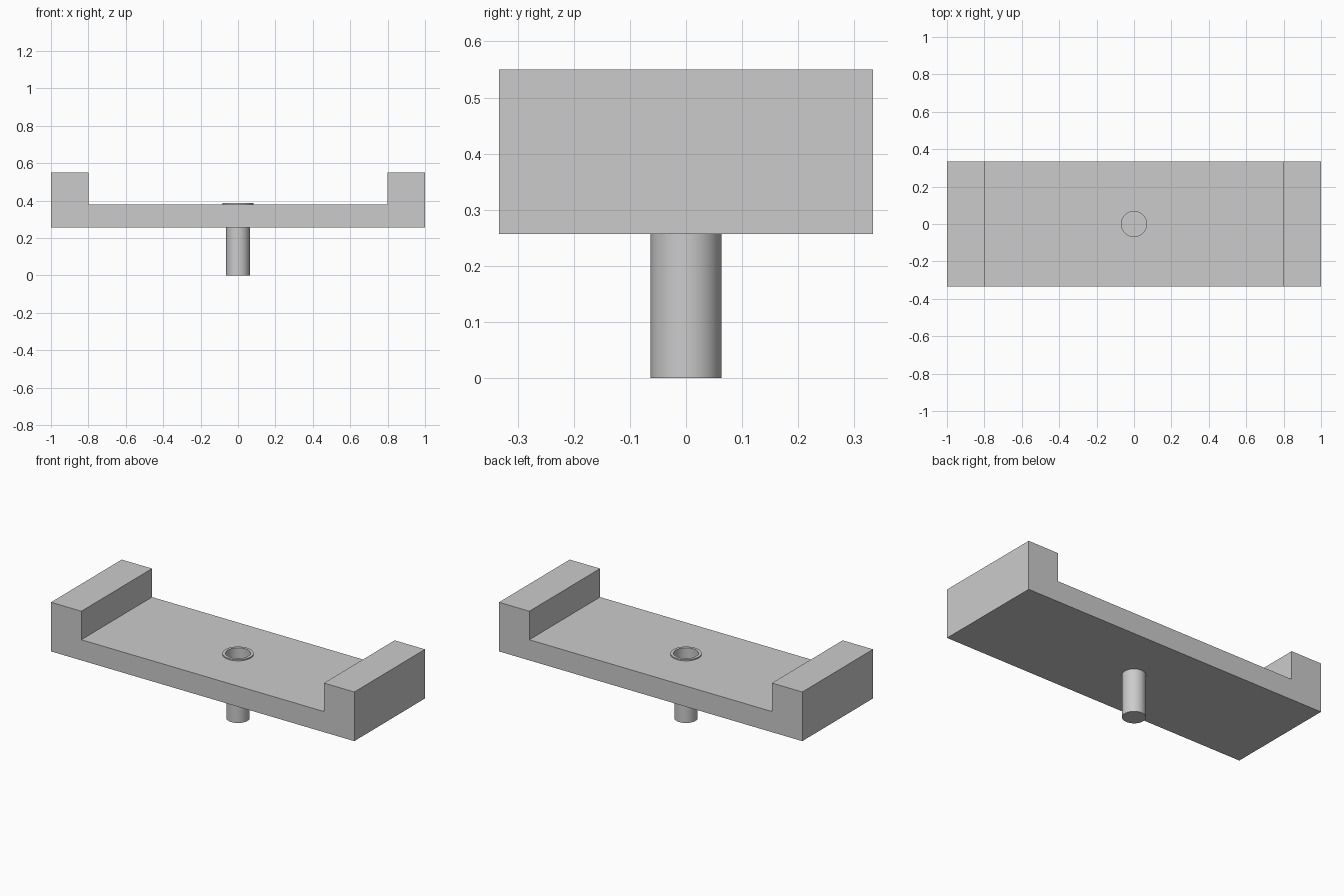
import bpy, bmesh, math
from mathutils import Vector

if "Cube" in bpy.data.objects:
    bpy.data.objects.remove(bpy.data.objects["Cube"])

SEGMENTS = 64
HALF_DEPTH = 0.333
PLATE_BOTTOM, PLATE_TOP, END_TOP = 0.257, 0.38, 0.55
BORE_RADIUS, PIN_RADIUS = 0.067, 0.063

grey = bpy.data.materials.new("plain grey")
grey.use_nodes = True
grey.diffuse_color = (0.6, 0.6, 0.6, 1)
grey.node_tree.nodes["Principled BSDF"].inputs["Base Color"].default_value = grey.diffuse_color


def make_object(name, bm):
    bmesh.ops.recalc_face_normals(bm, faces=bm.faces)
    mesh = bpy.data.meshes.new(name)
    bm.to_mesh(mesh)
    bm.free()
    mesh.materials.append(grey)
    obj = bpy.data.objects.new(name, mesh)
    bpy.context.collection.objects.link(obj)
    return obj


def smooth(obj):
    bpy.ops.object.select_all(action='DESELECT')
    obj.select_set(True)
    bpy.context.view_layer.objects.active = obj
    bpy.ops.object.shade_smooth_by_angle(angle=math.radians(30))


def lathe(name, profile, closed=False):
    """Revolve (radius, z) points around the vertical axis."""
    bm = bmesh.new()
    verts = [bm.verts.new((r, 0, z)) for r, z in profile]
    pairs = list(zip(verts, verts[1:]))
    if closed:
        pairs.append((verts[-1], verts[0]))
    edges = [bm.edges.new(p) for p in pairs]
    bmesh.ops.spin(bm, geom=verts + edges, cent=(0, 0, 0), axis=(0, 0, 1),
                   angle=math.tau, steps=SEGMENTS)
    bmesh.ops.remove_doubles(bm, verts=bm.verts, dist=1e-5)
    return make_object(name, bm)


# Channel-shaped plate with a raised block at each end
right_half = [(1, PLATE_BOTTOM), (1, END_TOP), (0.8, END_TOP), (0.8, PLATE_TOP)]
outline = right_half + [(-x, z) for x, z in reversed(right_half)]
bm = bmesh.new()
face = bm.faces.new([bm.verts.new((x, -HALF_DEPTH, z)) for x, z in outline])
extruded = bmesh.ops.extrude_face_region(bm, geom=[face])
bmesh.ops.translate(bm, vec=Vector((0, 2 * HALF_DEPTH, 0)),
                    verts=[v for v in extruded["geom"] if isinstance(v, bmesh.types.BMVert)])
plate = make_object("channel_plate", bm)

# Blind bore in the middle of the plate
cutter = lathe("bore_cutter", [(0, 0.27), (BORE_RADIUS, 0.27), (BORE_RADIUS, 0.5), (0, 0.5)])
cutter.hide_render = True
bore = plate.modifiers.new("bore", 'BOOLEAN')
bore.operation = 'DIFFERENCE'
bore.solver = 'EXACT'
bore.object = cutter
bpy.context.view_layer.objects.active = plate
bpy.ops.object.modifier_apply(modifier=bore.name)
bpy.data.objects.remove(cutter)
smooth(plate)

# Thin raised rim around the bore
smooth(lathe("bore_rim", [(BORE_RADIUS, 0.378), (0.084, 0.378),
                          (0.084, 0.387), (BORE_RADIUS, 0.387)], closed=True))

# Round pin under the plate
smooth(lathe("pin", [(0, 0), (PIN_RADIUS, 0), (PIN_RADIUS, 0.26), (0, 0.26)]))
